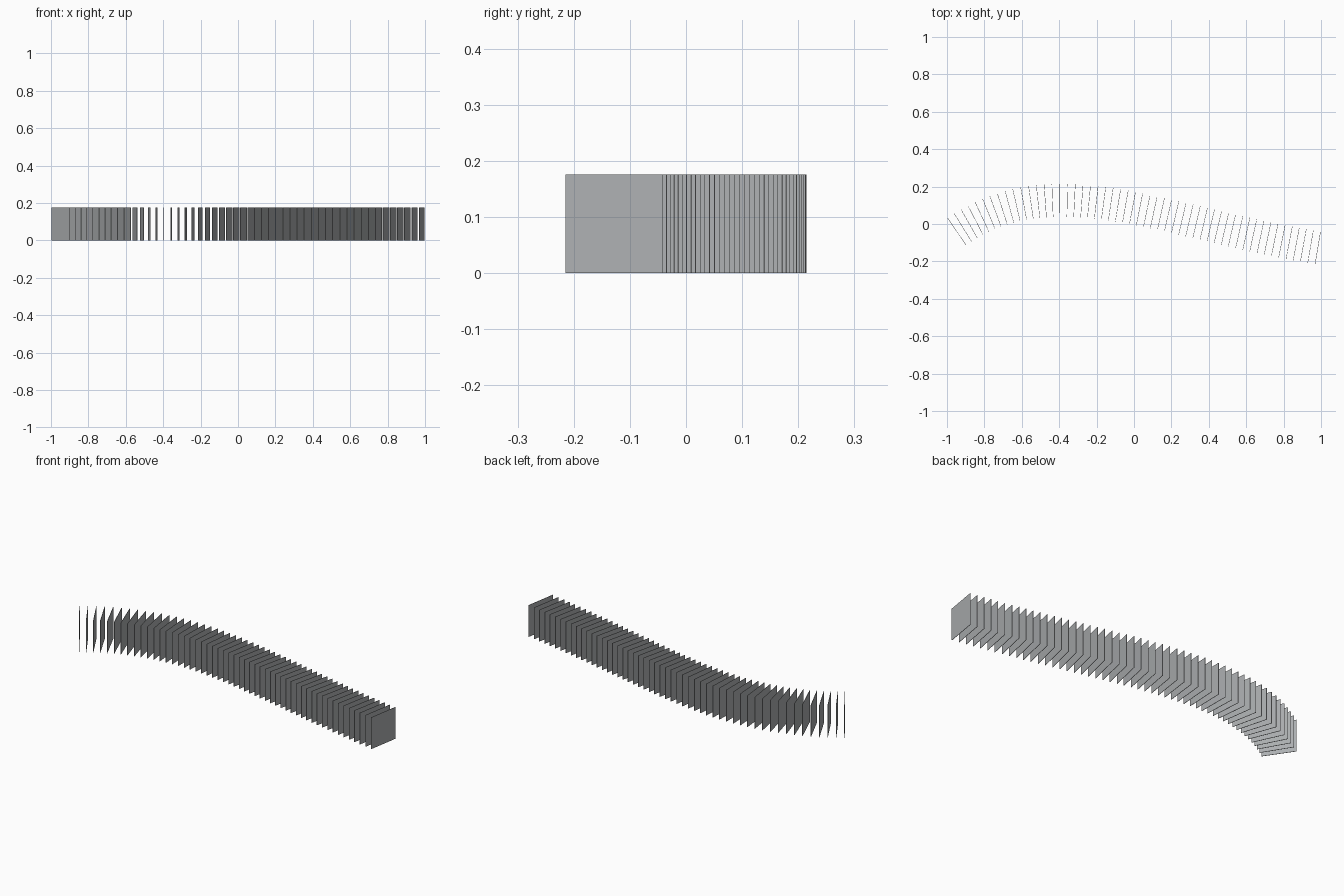
import bpy
from mathutils import Vector
from mathutils.geometry import interpolate_bezier

if "Cube" in bpy.data.objects:
    bpy.data.objects.remove(bpy.data.objects["Cube"])

COUNT = 52        # number of thin square panels
SIZE = 0.176      # panel width and height
THICK = 0.002     # panel thickness
SCALE = 1.435     # scale of the guide path
START, END = 0.085, 0.807   # used part of the guide path

# Guide path: an S-shaped bezier, sampled finely
ctrl = [Vector(p) * SCALE for p in ((-1, 0, 0), (-0.5, 0.5, 0), (0, 0, 0), (1, 0, 0))]
path = interpolate_bezier(*ctrl, 2001)[int(START * 2000):int(END * 2000) + 1]
dist = [0.0]
for a, b in zip(path, path[1:]):
    dist.append(dist[-1] + (b - a).length)

# Panels: upright squares across the path at equal distances
verts, faces = [], []
for i in range(COUNT):
    target = dist[-1] * i / (COUNT - 1)
    k = min(range(len(dist)), key=lambda j: abs(dist[j] - target))
    tangent = (path[min(k + 1, len(path) - 1)] - path[max(k - 1, 0)]).normalized()
    side = Vector((-tangent.y, tangent.x, 0)) * SIZE / 2
    up = Vector((0, 0, SIZE))
    n = len(verts)
    verts += [path[k] - side, path[k] + side, path[k] + side + up, path[k] - side + up]
    faces.append((n, n + 1, n + 2, n + 3))

# Centre the row on x and y
cx, cy = ((min(v[a] for v in verts) + max(v[a] for v in verts)) / 2 for a in (0, 1))
verts = [v - Vector((cx, cy, 0)) for v in verts]

mesh = bpy.data.meshes.new("panel_row")
mesh.from_pydata(verts, [], faces)
mesh.update()
row = bpy.data.objects.new("panel_row", mesh)
bpy.context.collection.objects.link(row)

# Thin sheet thickness
solid = row.modifiers.new("thickness", 'SOLIDIFY')
solid.thickness = THICK
solid.offset = 0

# Dark grey colour
mat = bpy.data.materials.new("dark_grey")
mat.diffuse_color = (0.42, 0.435, 0.445, 1)
mat.use_nodes = True
mat.node_tree.nodes["Principled BSDF"].inputs["Base Color"].default_value = mat.diffuse_color
mesh.materials.append(mat)
